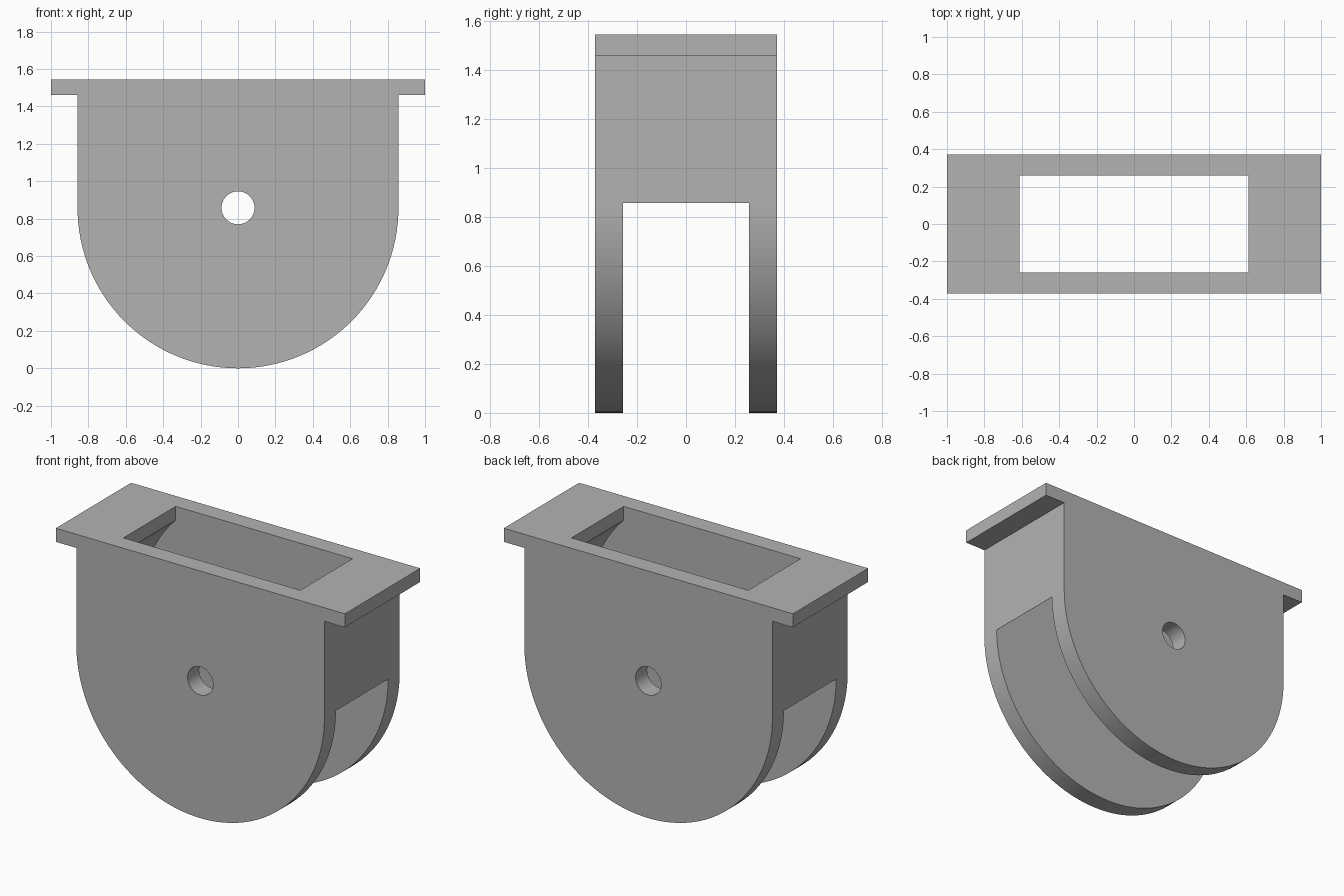
import bpy
import bmesh
from math import sin, cos, pi, acos

cube = bpy.data.objects.get("Cube")
if cube:
    bpy.data.objects.remove(cube, do_unlink=True)

# Main dimensions
R = 0.858            # rounded body radius, also the height of the axle
TOP = 1.545
RIM_Z = 1.46         # underside of the top flange
DEPTH = 0.372        # half depth
SLOT = 0.258         # half width of the wheel slot
OPEN_X = 0.612       # half length of the top opening
AXLE_R = 0.088

grey = bpy.data.materials.new("plain_grey")
grey.use_nodes = True
colour = (0.45, 0.45, 0.45, 1)
grey.diffuse_color = colour
grey.node_tree.nodes["Principled BSDF"].inputs["Base Color"].default_value = colour


def arc(radius, start, end, steps):
    """Points on a circle around the axle, in the x-z plane."""
    angles = [start + (end - start) * i / steps for i in range(steps + 1)]
    return [(radius * cos(a), R + radius * sin(a)) for a in angles]


def prism(name, outline, half_depth):
    """Extrude an x-z outline symmetrically along y."""
    bm = bmesh.new()
    face = bm.faces.new([bm.verts.new((x, -half_depth, z)) for x, z in outline])
    grown = bmesh.ops.extrude_face_region(bm, geom=[face])["geom"]
    moved = [v for v in grown if isinstance(v, bmesh.types.BMVert)]
    bmesh.ops.translate(bm, verts=moved, vec=(0, 2 * half_depth, 0))
    bmesh.ops.recalc_face_normals(bm, faces=bm.faces)
    mesh = bpy.data.meshes.new(name)
    bm.to_mesh(mesh)
    bm.free()
    mesh.materials.append(grey)
    obj = bpy.data.objects.new(name, mesh)
    bpy.context.collection.objects.link(obj)
    return obj


def mirrored(half):
    """Complete a right-hand outline with its reflection."""
    return half + [(-x, z) for x, z in reversed(half)]


# Body with rounded bottom and overhanging top flange
flange = [(1, TOP), (1, RIM_Z), (R, RIM_Z)]
left_flange = [(-x, z) for x, z in reversed(flange)]
housing = prism("pulley_housing", flange + arc(R, 0, -pi, 64) + left_flange, DEPTH)

# Wheel cavity: top opening, round chamber, then open below the axle
inner = R - 0.001
chamber = arc(inner, acos(OPEN_X / inner), 0, 20)
cavity = mirrored([(OPEN_X, TOP + 0.2)] + chamber + [(1.2, R), (1.2, -0.2)])
wheel_cutter = prism("wheel_cutter", cavity, SLOT)

# Axle hole through both cheeks
axle_cutter = prism("axle_cutter", arc(AXLE_R, 0, 2 * pi, 40)[:-1], DEPTH + 0.2)

bpy.ops.object.select_all(action="DESELECT")
bpy.context.view_layer.objects.active = housing
housing.select_set(True)
for cutter in (wheel_cutter, axle_cutter):
    cutter.hide_render = True
    cut = housing.modifiers.new("cut", "BOOLEAN")
    cut.operation = "DIFFERENCE"
    cut.solver = "EXACT"
    cut.object = cutter
    bpy.ops.object.modifier_apply(modifier=cut.name)
    bpy.data.objects.remove(cutter, do_unlink=True)

bpy.ops.object.shade_smooth_by_angle(angle=pi / 6)
